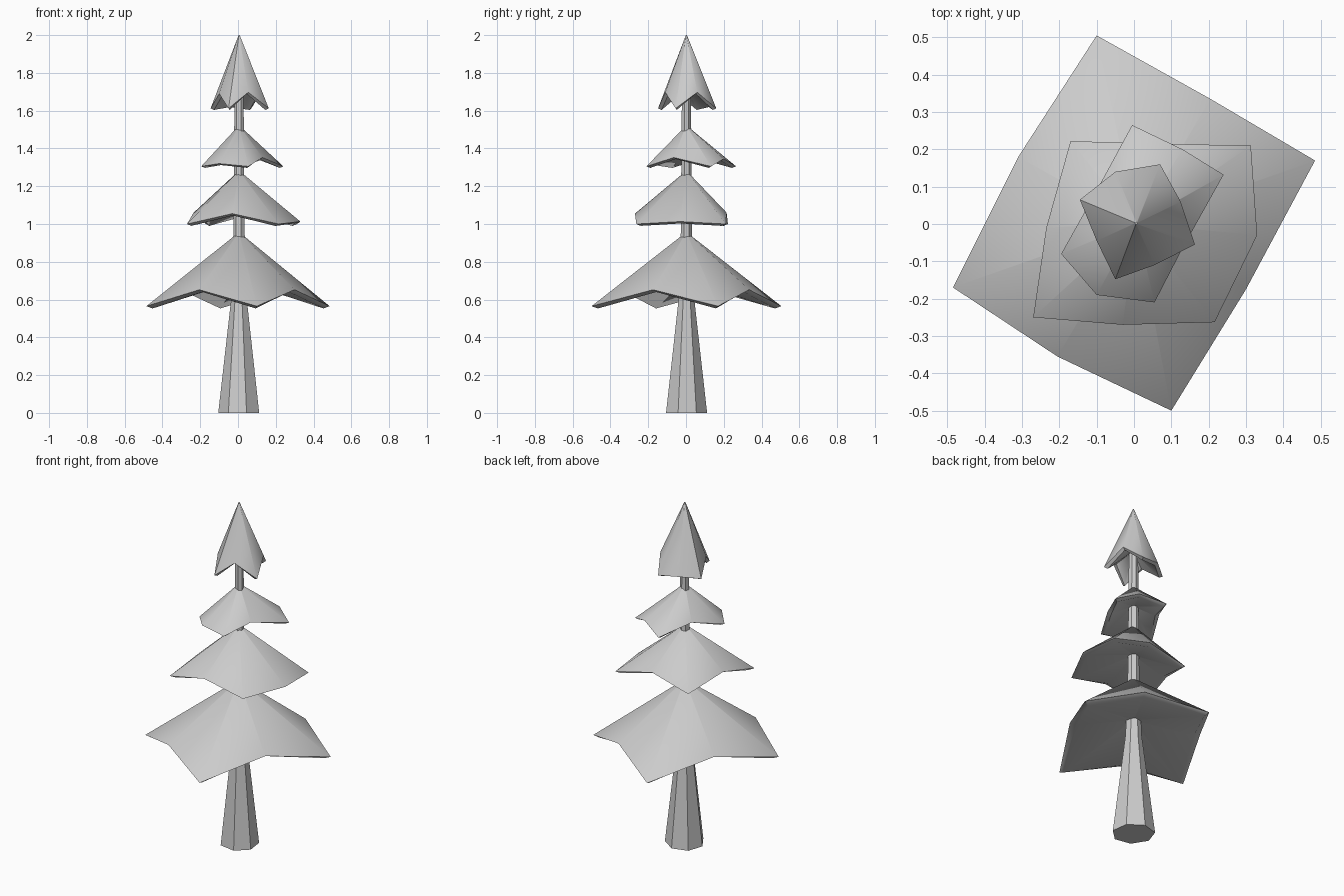
import bpy, bmesh, math

if "Cube" in bpy.data.objects:
    bpy.data.objects.remove(bpy.data.objects["Cube"])

CX, CY = 0.006, 0.002   # trunk axis sits slightly off centre


def finish(name, bm, smooth=None):
    bmesh.ops.recalc_face_normals(bm, faces=bm.faces)
    mesh = bpy.data.meshes.new(name)
    bm.to_mesh(mesh)
    bm.free()
    ob = bpy.data.objects.new(name, mesh)
    bpy.context.collection.objects.link(ob)
    if smooth:
        bpy.context.view_layer.objects.active = ob
        ob.select_set(True)
        bpy.ops.object.shade_smooth_by_angle(angle=math.radians(smooth))
        ob.select_set(False)
    return ob


def loft(name, rings, smooth=None):
    """Skin a stack of equal-sized point rings and cap both ends."""
    bm = bmesh.new()
    vr = [[bm.verts.new(p) for p in ring] for ring in rings]
    n = len(vr[0])
    for lo, hi in zip(vr, vr[1:]):
        for i in range(n):
            j = (i + 1) % n
            bm.faces.new((lo[i], lo[j], hi[j], hi[i]))
    bm.faces.new(vr[0][::-1])
    bm.faces.new(vr[-1])
    return finish(name, bm, smooth)


def tier(name, apex_z, under_z, rim, inset, drop):
    """Drooping skirt: pointed top, bevelled lip and shallow hollow underside."""
    def shrink(r, z):
        return [(CX + r * x / math.hypot(x, y), CY + r * y / math.hypot(x, y), z)
                for x, y, _ in rim]

    lip = []
    for x, y, z in rim:
        k = 1 - inset / math.hypot(x, y)
        lip.append((x * k, y * k, z - drop))
    loft(name, [shrink(0.003, under_z), lip, rim, shrink(0.003, apex_z)], 50)


# Trunk: flared seven-sided column
def trunk_ring(z, r):
    pts = []
    for i in range(7):
        a = math.radians(-72 + i * 360 / 7)
        x, y = r * math.cos(a), r * math.sin(a)
        u, v = 1.04 * (x - y) / 2, 0.95 * (x + y) / 2
        pts.append((CX + u + v, CY + v - u, z))
    return pts


loft("trunk", [trunk_ring(z, r) for z, r in
               [(0, 0.112), (0.6, 0.043), (0.95, 0.031), (1.78, 0.024)]])

# Foliage tiers, rims alternate drooping corners and raised mid-points
tier("bottom_foliage", 0.955, 0.70, [
    (-0.10, 0.505, 0.565), (0.205, 0.335, 0.652), (0.485, 0.17, 0.565),
    (0.30, -0.175, 0.652), (0.10, -0.50, 0.565), (-0.205, -0.355, 0.652),
    (-0.485, -0.17, 0.565), (-0.31, 0.18, 0.652)], 0.035, 0.012)
tier("lower_middle_foliage", 1.28, 1.10, [
    (-0.17, 0.222, 1.0), (0.07, 0.215, 1.06), (0.313, 0.21, 1.0),
    (0.33, -0.03, 1.013), (0.216, -0.263, 1.0), (-0.03, -0.27, 1.055),
    (-0.27, -0.25, 1.0), (-0.235, -0.01, 1.06)], 0.03, 0.01)
tier("upper_middle_foliage", 1.52, 1.40, [
    (-0.005, 0.265, 1.305), (0.13, 0.20, 1.345), (0.24, 0.132, 1.305),
    (0.13, -0.065, 1.352), (0.055, -0.21, 1.305), (-0.10, -0.19, 1.32),
    (-0.195, -0.08, 1.305), (-0.10, 0.09, 1.352)], 0.022, 0.008)
tier("top_foliage", 2.0, 1.74, [
    (0.07, 0.16, 1.612), (0.125, 0.06, 1.697), (0.163, -0.055, 1.612),
    (0.055, -0.11, 1.697), (-0.05, -0.148, 1.612), (-0.10, -0.045, 1.69),
    (-0.145, 0.065, 1.612), (-0.05, 0.14, 1.627)], 0.02, 0.008)
